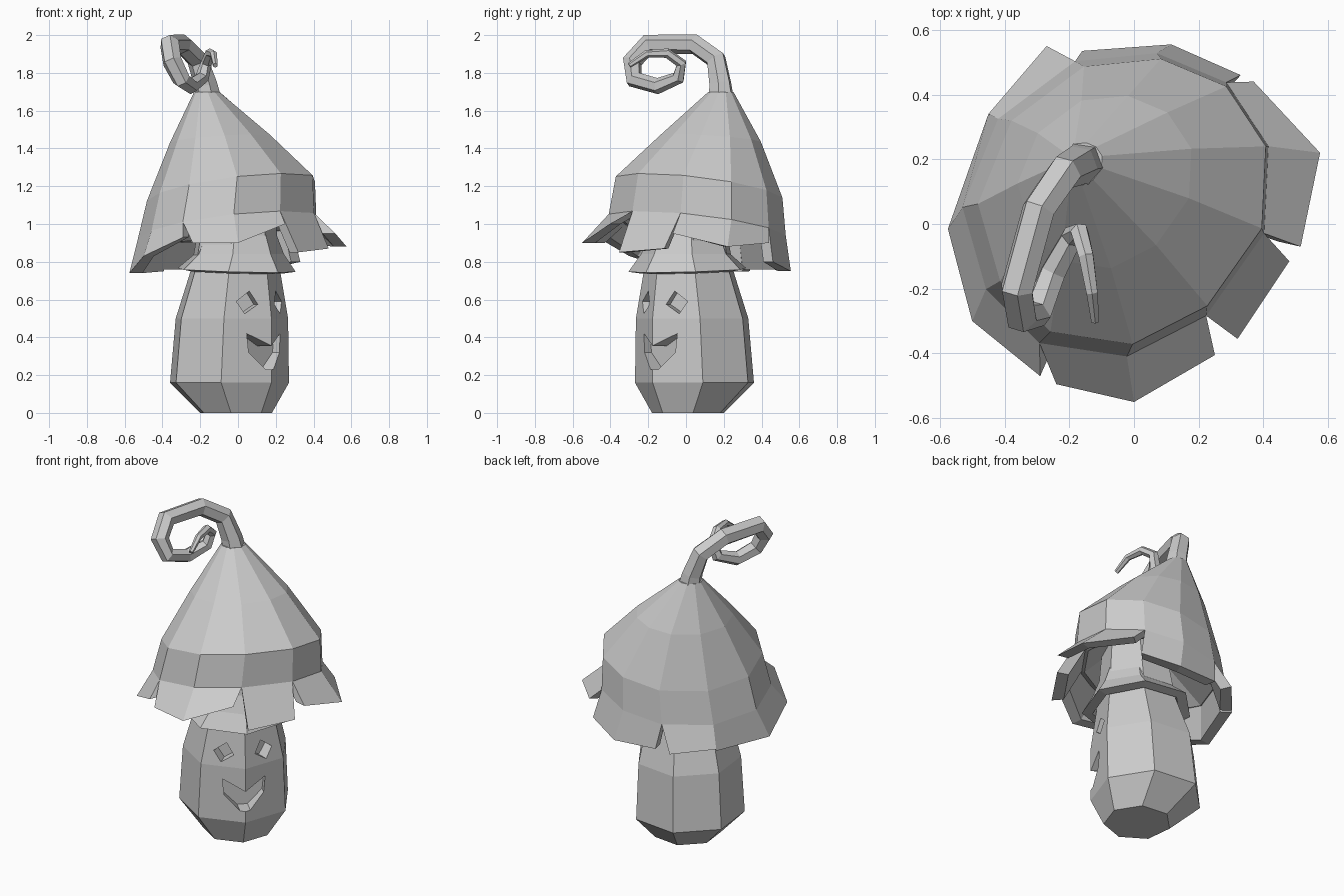
import bpy, bmesh, math
from mathutils import Vector

if "Cube" in bpy.data.objects:
    bpy.data.objects.remove(bpy.data.objects["Cube"])

grey = bpy.data.materials.new("plain grey")
grey.use_nodes = True
COLOR = (0.6, 0.6, 0.6, 1)
grey.diffuse_color = COLOR
grey.node_tree.nodes["Principled BSDF"].inputs["Base Color"].default_value = COLOR


def ring(outline, cx, cy, r, z, tilt=0):
    """Polygon of (angle, scale) corners that rises by tilt towards the face direction."""
    pts = []
    for angle, scale in outline:
        a = math.radians(angle)
        x, y = r * scale * math.cos(a), r * scale * math.sin(a)
        pts.append((cx + x, cy + y, z + tilt * (x - y) / math.sqrt(2)))
    return pts


def loft(name, rings):
    """Closed solid through matching rings of points."""
    bm = bmesh.new()
    rows = [[bm.verts.new(p) for p in r] for r in rings]
    n = len(rows[0])
    for a, b in zip(rows, rows[1:]):
        for i in range(n):
            j = (i + 1) % n
            bm.faces.new((a[i], a[j], b[j], b[i]))
    bm.faces.new(rows[0])
    bm.faces.new(rows[-1])
    bmesh.ops.recalc_face_normals(bm, faces=bm.faces)
    mesh = bpy.data.meshes.new(name)
    bm.to_mesh(mesh)
    bm.free()
    mesh.materials.append(grey)
    obj = bpy.data.objects.new(name, mesh)
    bpy.context.collection.objects.link(obj)
    return obj


# Seven-sided stalk with one corner on the middle of the face, running up into the cap
heptagon = [(-45 + 360 * i / 7, 1) for i in range(7)]
stalk_profile = [(-.015, .015, .196, 0), (-.053, .053, .325, .16), (-.04, .04, .307, .5),
                 (-.02, .02, .245, .75), (0, .01, .19, 1.15)]
stalk = loft("stalk", [ring(heptagon, *p) for p in stalk_profile])


# Carved eyes and mouth
def carve(name, outline, angle):
    a = math.radians(angle)
    out = Vector((math.cos(a), math.sin(a), 0))
    side = Vector((-math.sin(a), math.cos(a), 0))
    base = Vector((-.04, .04, 0))
    rings = [[base + out * d + side * u + Vector((0, 0, z)) for u, z in outline]
             for d in (.2, .5)]
    cutter = loft(name, rings)
    cutter.hide_render = True
    cutter.hide_viewport = True
    cutter.display_type = "WIRE"
    mod = stalk.modifiers.new(name, "BOOLEAN")
    mod.object = cutter
    mod.operation = "DIFFERENCE"
    mod.solver = "EXACT"


for name, angle, s in (("right_eye_cutter", -70.7, 1), ("left_eye_cutter", -19.3, -1)):
    carve(name, [(s * u, z) for u, z in
                 ((-.06, .59), (.015, .645), (.06, .575), (-.015, .525))], angle)
half = [(.03, .23), (.115, .32), (.125, .42), (.085, .4)]
carve("mouth_cutter", half + [(0, .355)] + [(-u, z) for u, z in reversed(half)], -45)

# Flared collar under the cap, with a thick lower edge
collar_profile = [(.005, .005, .19, .97), (0, .005, .245, .84), (-.015, .015, .322, .755, -.04),
                  (-.015, .015, .26, .745, -.04), (0, .005, .2, .8)]
loft("collar", [ring(heptagon, *p) for p in collar_profile])

# Tilted cap with a slightly uneven outline
cap_outline = [(48, 1.07), (21, 1.06), (-11, .98), (-51, .93), (-86, .99), (-119, 1.03),
               (-147, 1.01), (-179, 1), (-216, .95), (-254, .97), (-285, 1.02)]
rim = ring(cap_outline, -.055, .06, .475, .985, .19)
cap_profile = [(-.035, .07, .447, 1.185, .2), (-.09, .13, .27, 1.45, .1),
               (-.165, .185, .067, 1.7, 0)]
underside = [(-.03, .03, .2, 1.12, .1), (-.055, .06, .4, .97, .17)]
loft("cap", [ring(cap_outline, *p) for p in underside] + [rim]
     + [ring(cap_outline, *p) for p in cap_profile])

# Brim petals fold out from the rim corners, each given by its outer edge
petals = {
    "left_petal": [(.37, .44, .9), (.575, .22, .88), (.515, -.07, .95)],
    "front_left_petal": [(.48, -.115, .87), (.32, -.355, .85)],
    "front_petal": [(.25, -.405, 1), (0, -.55, .9), (-.24, -.495, .9)],
    "right_petal": [(-.29, -.47, .93), (-.5, -.3, .83), (-.575, -.015, .74), (-.45, .34, .75)],
    "back_right_petal": [(-.45, .34, .76), (-.27, .55, .76)],
    "back_petal": [(-.16, .535, .76), (.115, .555, .75), (.33, .46, .8)],
}


def inward(p, amount):
    """Move a point level towards the cap's middle."""
    to_middle = Vector((-.055 - p[0], .06 - p[1], 0)).normalized()
    return Vector(p) + to_middle * amount


corner = 0
for name, outer in petals.items():
    sections = []
    for i, tip in enumerate(outer):
        top = rim[(corner + i) % len(rim)]
        sections.append([top, tip, inward(tip, .07), inward(top, .07)])
    loft(name, sections)
    corner += len(outer) - 1

# Curled tip
curl_path = [(-.15, .19, 1.62, .075), (-.172, .182, 1.74, .062), (-.215, .16, 1.87, .056),
             (-.295, .045, 1.952, .054), (-.362, -.2, 1.952, .054), (-.348, -.285, 1.86, .053),
             (-.3, -.275, 1.765, .048), (-.25, -.15, 1.73, .043), (-.19, -.04, 1.775, .037),
             (-.168, -.025, 1.85, .03), (-.148, -.1, 1.905, .026), (-.13, -.21, 1.9, .02),
             (-.12, -.3, 1.84, .014)]
curve = bpy.data.curves.new("curled_tip", "CURVE")
curve.dimensions = "3D"
curve.bevel_depth = 1
curve.bevel_resolution = 1
curve.use_fill_caps = True
spline = curve.splines.new("POLY")
spline.points.add(len(curl_path) - 1)
spline.use_smooth = False
for point, (x, y, z, r) in zip(spline.points, curl_path):
    point.co = (x, y, z, 1)
    point.radius = r
curve.materials.append(grey)
bpy.context.collection.objects.link(bpy.data.objects.new("curled_tip", curve))
